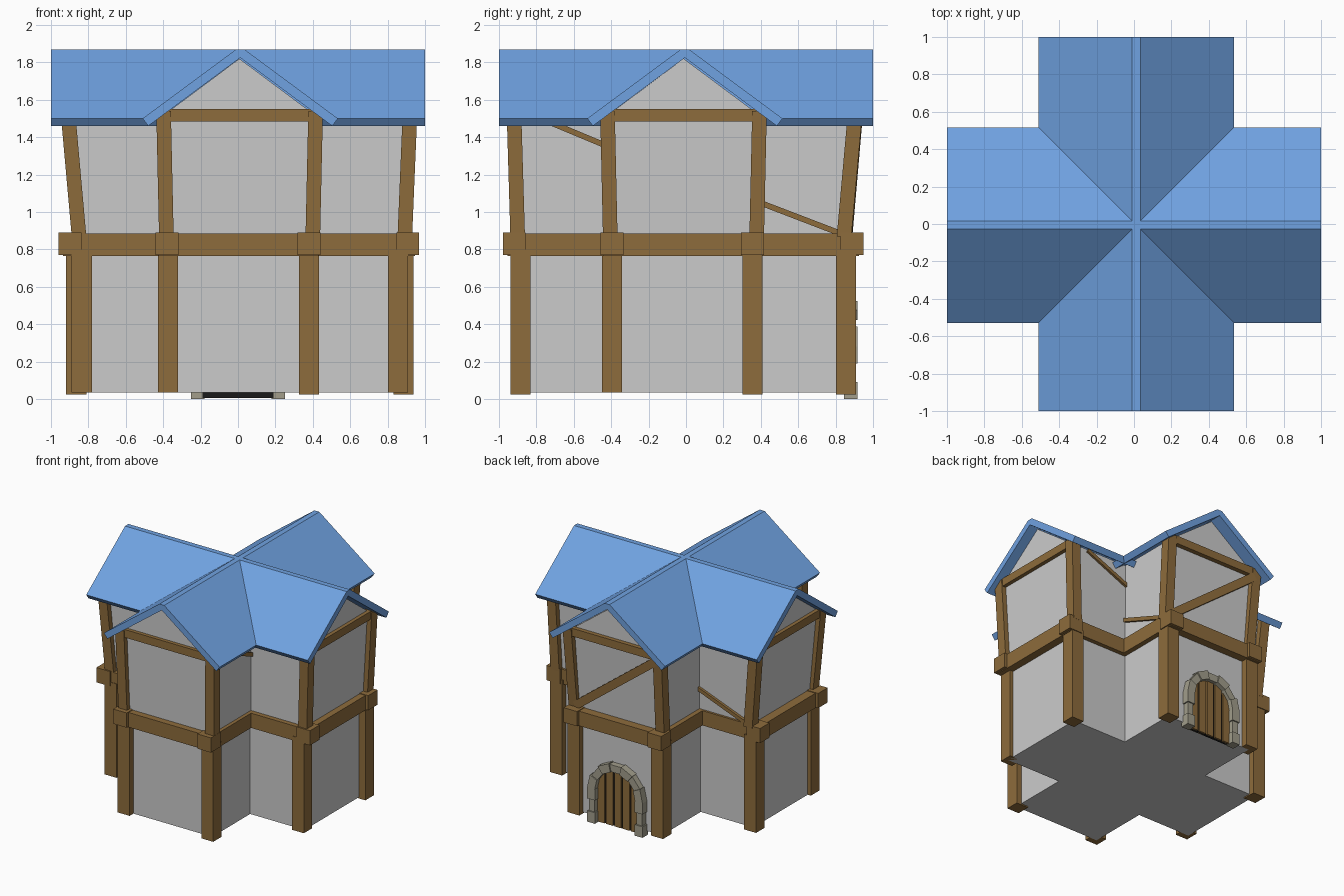
import bpy, bmesh, math
from mathutils import Vector

if "Cube" in bpy.data.objects:
    bpy.data.objects.remove(bpy.data.objects["Cube"])


def material(name, rgb):
    m = bpy.data.materials.new(name)
    m.diffuse_color = (*rgb, 1)
    m.use_nodes = True
    m.node_tree.nodes["Principled BSDF"].inputs["Base Color"].default_value = m.diffuse_color
    return m


WOOD = material("wood", (0.27, 0.15, 0.045))
ROOF = material("blue_roof", (0.16, 0.36, 0.75))
STONE = material("stone", (0.36, 0.34, 0.26))
DARK = material("dark_gap", (0.01, 0.01, 0.01))


def finish(name, bm, mat):
    bmesh.ops.recalc_face_normals(bm, faces=bm.faces)
    me = bpy.data.meshes.new(name)
    bm.to_mesh(me)
    bm.free()
    ob = bpy.data.objects.new(name, me)
    bpy.context.collection.objects.link(ob)
    if mat:
        me.materials.append(mat)
    return ob


def hull(name, pts, mat=None):
    """Convex solid around a few points."""
    bm = bmesh.new()
    for p in pts:
        bm.verts.new(p)
    bmesh.ops.convex_hull(bm, input=bm.verts)
    bmesh.ops.dissolve_limit(bm, angle_limit=0.01, verts=bm.verts, edges=bm.edges)
    return finish(name, bm, mat)


def box(name, x, y, z, mat=None):
    return hull(name, [(a, b, c) for a in x for b in y for c in z], mat)


def post(name, a, b, h, mat=WOOD):
    """Square post whose ends stay level, so it may lean."""
    return hull(name, [(p[0] + i * h, p[1] + j * h, p[2])
                       for p in (a, b) for i in (-1, 1) for j in (-1, 1)], mat)


def brace(name, a, b, normal, width, depth):
    """Slanted bar lying against a wall with the given normal."""
    a, b, n = Vector(a), Vector(b), Vector(normal)
    side = (b - a).cross(n).normalized()
    return hull(name, [p + side * s * width / 2 + n * t * depth / 2
                       for p in (a, b) for s in (-1, 1) for t in (-1, 1)], WOOD)


def prism(name, profile, y0, y1, mat, turn=False):
    """Closed profile (across, z) swept along y, or along x when turned."""
    bm = bmesh.new()
    put = (lambda u, v, z: (v, u, z)) if turn else (lambda u, v, z: (u, v, z))
    a, b = ([bm.verts.new(put(u, v, z)) for u, z in profile] for v in (y0, y1))
    bm.faces.new(a)
    bm.faces.new(b)
    for i in range(len(a)):
        j = (i + 1) % len(a)
        bm.faces.new((a[i], a[j], b[j], b[i]))
    return finish(name, bm, mat)


# Walls: two crossing arms, plain below and flared with gables above
box("lower_wall_y", (-0.385, 0.39), (-0.89, 0.86), (0.035, 0.85))
box("lower_wall_x", (-0.86, 0.88), (-0.40, 0.36), (0.035, 0.85))


def upper_wall(name, u0, v0, u1, v1, turn):
    mid = sum(u1) / 2
    pts = [(u, v, 0.82) for u in u0 for v in v0]
    pts += [(u, v, 1.52) for u in u1 for v in v1] + [(mid, v, 1.82) for v in v1]
    hull(name, [(v, u, z) for u, v, z in pts] if turn else pts)


upper_wall("upper_wall_y", (-0.385, 0.40), (-0.90, 0.85), (-0.395, 0.41), (-0.92, 0.90), False)
upper_wall("upper_wall_x", (-0.405, 0.375), (-0.855, 0.89), (-0.415, 0.39), (-0.91, 0.92), True)

# Roof: two crossing slabs with a narrow flat ridge
for name, c, turn in (("roof_y", 0.012, False), ("roof_x", -0.006, True)):
    half = [(0.022, 1.87), (0.522, 1.50), (0.492, 1.46)]
    prof = [(c + u, z) for u, z in half] + [(c, 1.825)]
    prof += [(c - u, z) for u, z in reversed(half)]
    prism(name, prof, -1, 1, ROOF, turn)

# Middle floor beams
box("floor_beam_y", (-0.425, 0.43), (-0.955, 0.925), (0.765, 0.885), WOOD)
box("floor_beam_x", (-0.935, 0.945), (-0.445, 0.395), (0.765, 0.885), WOOD)

# Corner timbers: lower post, floor block and leaning upper post
for i in (0, 1):
    for j in (0, 1):
        # arms along y
        post("lower_post_y", ((-0.375, 0.38)[i], (-0.885, 0.855)[j], 0.025 if i else 0.035),
             ((-0.375, 0.38)[i], (-0.885, 0.855)[j], 0.8), 0.054)
        post("block_y", ((-0.38, 0.38)[i], (-0.918, 0.888)[j], 0.77),
             ((-0.38, 0.38)[i], (-0.918, 0.888)[j], 0.89), 0.061)
        post("upper_post_y", ((-0.383, 0.40)[i], (-0.90, 0.845)[j], 0.87),
             ((-0.398, 0.415)[i], (-0.92, 0.905)[j], 1.54), 0.039)
        # arms along x
        x = ((-0.835, 0.855), (-0.865, 0.885))[j][i]
        y = (-0.395, 0.355)[j]
        z = 0.025 if j else 0.035
        post("lower_post_x", (x, y, z), (x, y, 0.8), 0.054)
        post("block_x", ((-0.898, 0.908)[i], y, 0.77), ((-0.898, 0.908)[i], y, 0.89), 0.061)
        post("upper_post_x", ((-0.85, 0.892)[i], (-0.405, 0.378)[j], 0.87),
             ((-0.91, 0.92)[i], (-0.42, 0.393)[j], 1.54), 0.039)

# Tie beams under the gables
for v in (-0.92, 0.905):
    box("gable_tie_y", (-0.39, 0.41), (v - 0.03, v + 0.03), (1.485, 1.55), WOOD)
for v in (-0.91, 0.92):
    box("gable_tie_x", (v - 0.03, v + 0.03), (-0.41, 0.39), (1.485, 1.55), WOOD)

# Diagonal braces
brace("back_brace", (0.38, 0.86, 0.90), (-0.38, 0.91, 1.48), (0, 1, 0), 0.065, 0.06)
brace("side_brace_low_right", (0.40, 0.37, 1.06), (0.40, 0.84, 0.88), (1, 0, 0), 0.03, 0.04)
brace("side_brace_high_right", (0.405, -0.80, 1.51), (0.405, -0.38, 1.335), (1, 0, 0), 0.03, 0.04)
brace("side_brace_high_back", (0.78, 0.385, 1.51), (0.37, 0.385, 1.335), (0, 1, 0), 0.03, 0.04)
brace("side_brace_low_back", (-0.37, 0.38, 1.06), (-0.84, 0.38, 0.88), (0, 1, 0), 0.03, 0.04)

# Arched door on the back: dark backing, five planks
R_IN, R_OUT, SPRING = 0.19, 0.25, 0.28


def arch_strip(name, x0, x1, y0, y1, mat, r=R_IN):
    prof = [(x0, 0.005), (x1, 0.005)]
    for k in range(5):
        u = x1 + (x0 - x1) * k / 4
        prof.append((u, SPRING + math.sqrt(max(0, r * r - u * u))))
    prism(name, prof, y0, y1, mat)


arch_strip("door_backing", -0.19, 0.19, 0.845, 0.868, DARK)
for k in range(5):
    c = -0.152 + 0.076 * k
    arch_strip("door_plank", c - 0.031, c + 0.031, 0.845, 0.88, WOOD)

# Stone door surround: uneven jamb stones and a ring of arch stones
for s in (-1, 1):
    for k, (z0, z1) in enumerate(((0, 0.09), (0.09, 0.19), (0.19, SPRING))):
        inner, outer = (0.18, 0.25) if k % 2 == 0 else (0.19, 0.24)
        box("jamb_stone", (s * inner, s * outer), (0.845, 0.918 - 0.01 * (k % 2)), (z0, z1), STONE)
N = 7
for k in range(N):
    a0, a1 = math.pi * k / N, math.pi * (k + 1) / N
    r = R_OUT - 0.008 * (k % 2)
    prism("arch_stone", [(q * math.cos(a), SPRING + q * math.sin(a))
                         for q, a in ((0.182, a0), (r, a0), (r, a1), (0.182, a1))],
          0.845, 0.918 - 0.01 * (k % 2), STONE)
